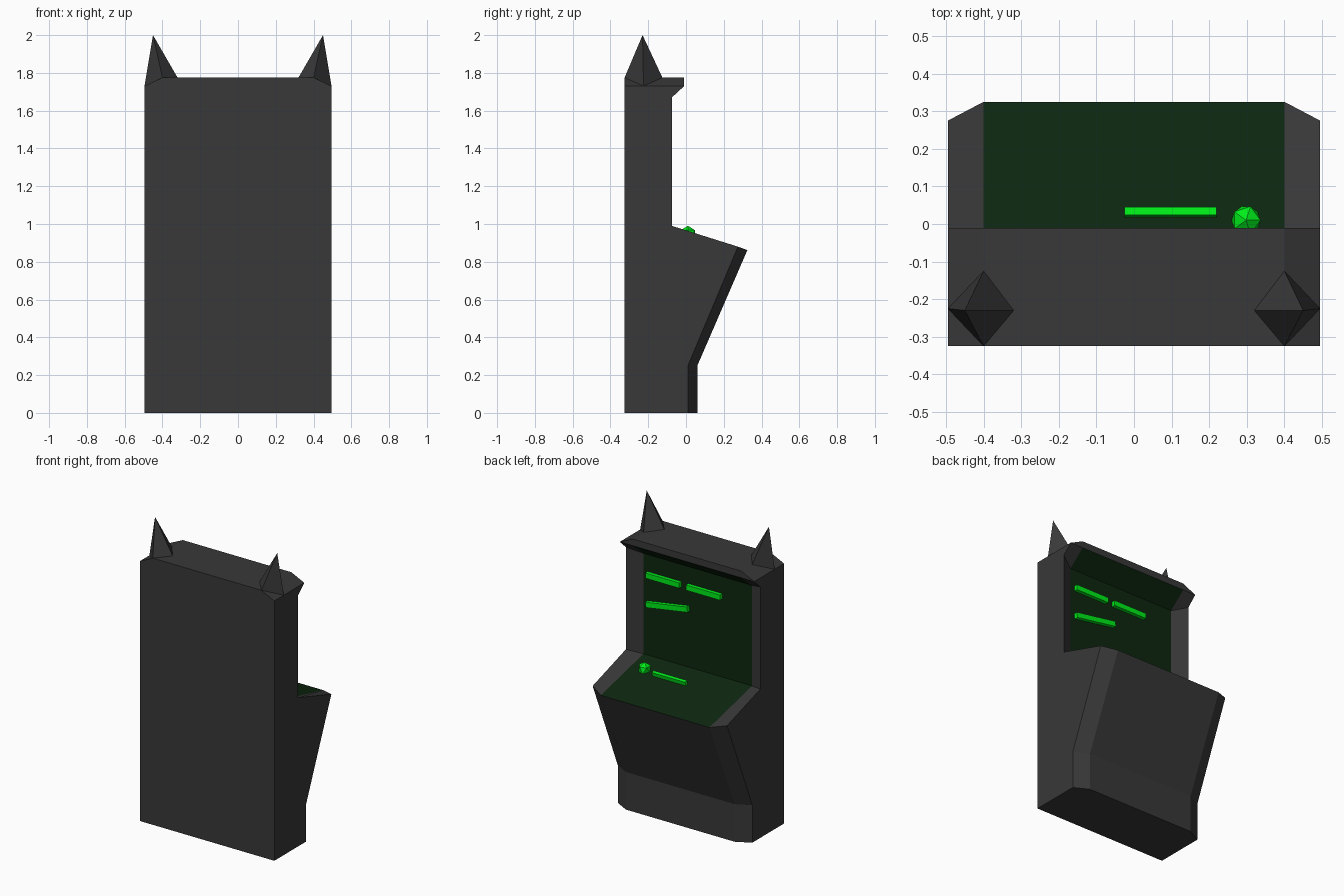
import bpy, bmesh, math

if "Cube" in bpy.data.objects:
    bpy.data.objects.remove(bpy.data.objects["Cube"])


def material(name, rgb):
    m = bpy.data.materials.new(name)
    m.diffuse_color = (*rgb, 1)
    m.use_nodes = True
    m.node_tree.nodes["Principled BSDF"].inputs["Base Color"].default_value = m.diffuse_color
    return m


SHELL = material("dark_grey", (0.04, 0.04, 0.04))
PANEL = material("dark_green", (0.004, 0.02, 0.005))
GLOW = material("bright_green", (0.0, 0.85, 0.01))


def finish(bm, name, mats):
    bmesh.ops.recalc_face_normals(bm, faces=bm.faces)
    mesh = bpy.data.meshes.new(name)
    bm.to_mesh(mesh)
    bm.free()
    for m in mats:
        mesh.materials.append(m)
    ob = bpy.data.objects.new(name, mesh)
    bpy.context.collection.objects.link(ob)
    return ob


# Cabinet: side profile (y, z) lofted to a fuller middle profile
outer = [(-.325, 0), (.01, 0), (.01, .25), (.275, .88), (-.075, .99),
         (-.075, 1.67), (-.01, 1.73), (-.01, 1.73), (-.325, 1.73)]
inner = [(-.325, 0), (.06, 0), (.06, .25), (.325, .862), (-.125, .967),
         (-.125, 1.635), (-.01, 1.73), (-.01, 1.775), (-.325, 1.775)]
bm = bmesh.new()
rings = [[bm.verts.new((x, y, z)) for y, z in prof]
         for x, prof in ((-.495, outer), (-.4, inner), (.4, inner), (.495, outer))]
n = len(outer)
for s in range(3):
    for i in range(n):
        j = (i + 1) % n
        f = bm.faces.new((rings[s][i], rings[s][j], rings[s + 1][j], rings[s + 1][i]))
        # control deck, screen and visor underside are green
        f.material_index = 1 if s == 1 and i in (3, 4, 5) else 0
for ring in (rings[0], rings[3]):
    bm.faces.new(ring)
bmesh.ops.remove_doubles(bm, verts=bm.verts, dist=1e-5)
finish(bm, "cabinet", [SHELL, PANEL])

# Horns: four-sided spikes sitting on the bevelled top corners
for side, label in ((-1, "left"), (1, "right")):
    bm = bmesh.new()
    base = [bm.verts.new((side * x, y, z)) for x, y, z in
            ((.495, -.225, 1.73), (.4, -.125, 1.775), (.32, -.23, 1.775), (.4, -.325, 1.775))]
    tip = bm.verts.new((side * .45, -.23, 2.0))
    for i in range(4):
        bm.faces.new((base[i], base[(i + 1) % 4], tip))
    bm.faces.new(base)
    finish(bm, label + "_horn", [SHELL])


def bar(name, loc, size, rot=(0, 0, 0)):
    bm = bmesh.new()
    bmesh.ops.create_cube(bm, size=1)
    bmesh.ops.scale(bm, vec=size, verts=bm.verts)
    ob = finish(bm, name, [GLOW])
    ob.location, ob.rotation_euler = loc, rot


# Glowing bars on the screen and the control deck
bar("screen_bar_upper_right", (.245, -.12, 1.505), (.25, .04, .035))
bar("screen_bar_upper_left", (-.055, -.12, 1.505), (.25, .04, .035))
bar("screen_bar_lower", (.215, -.12, 1.335), (.31, .04, .035), (0, .16, 0))
bar("deck_bar", (.0975, .03, .938), (.245, .021, .04), (-math.atan2(.105, .45), 0, 0))

# Control ball
bm = bmesh.new()
bmesh.ops.create_icosphere(bm, subdivisions=1, radius=.043)
finish(bm, "control_ball", [GLOW]).location = (.298, .01, .948)
